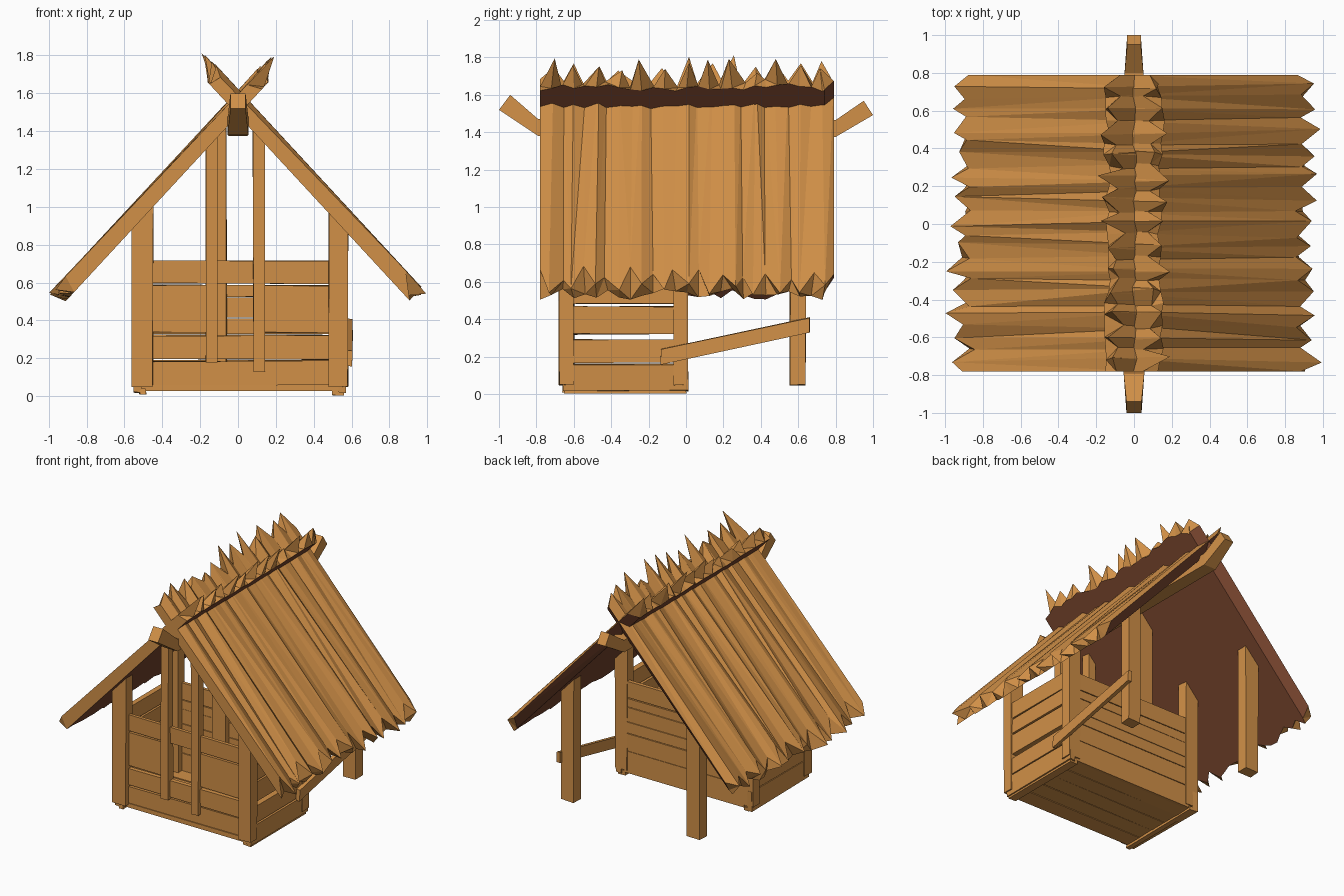
import bpy, bmesh, math, random
from mathutils import Vector

if "Cube" in bpy.data.objects:
    bpy.data.objects.remove(bpy.data.objects["Cube"])

random.seed(4)


def material(name, rgb):
    m = bpy.data.materials.new(name)
    m.diffuse_color = (*rgb, 1)
    m.use_nodes = True
    m.node_tree.nodes["Principled BSDF"].inputs["Base Color"].default_value = m.diffuse_color
    return m


WOOD = material("golden wood", (0.64, 0.28, 0.064))
DARK = material("dark brown", (0.20, 0.064, 0.029))


def finish(name, bm, mats):
    bmesh.ops.recalc_face_normals(bm, faces=bm.faces)
    me = bpy.data.meshes.new(name)
    bm.to_mesh(me)
    bm.free()
    for m in mats:
        me.materials.append(m)
    ob = bpy.data.objects.new(name, me)
    bpy.context.collection.objects.link(ob)
    return ob


def box(name, x, y, z, jitter=0.004, shape=None):
    """Roughly hewn block from (min, max) ranges; shape moves each corner."""
    bm = bmesh.new()
    bmesh.ops.create_cube(bm, size=1)
    for v in bm.verts:
        p = [r[0] + (c + 0.5) * (r[1] - r[0]) for c, r in zip(v.co, (x, y, z))]
        v.co = [c + random.uniform(-jitter, jitter) for c in p]
        if shape:
            shape(v.co)
    return finish(name, bm, [WOOD])


# Posts: tops are cut along the roof pitch
def pitch_top(co):
    if co.z > 0.7:
        co.z = 1.50 - 1.08 * abs(co.x)


for side, (x0, x1) in (("left", (-0.56, -0.45)), ("right", (0.48, 0.58))):
    for part, (y0, y1) in (("front", (-0.68, -0.60)), ("middle", (-0.065, 0.01)),
                           ("back", (0.555, 0.64))):
        box(f"{part}_{side}_post", (x0, x1), (y0, y1), (0.05, 1.0), 0.003, pitch_top)
box("left_door_post", (-0.17, -0.11), (-0.67, -0.61), (0.18, 1.4), 0.003, pitch_top)
box("right_door_post", (0.08, 0.14), (-0.67, -0.61), (0.13, 1.4), 0.003, pitch_top)
box("centre_back_post", (-0.17, -0.06), (-0.06, -0.01), (0.05, 1.4), 0.003, pitch_top)

# Front planks, with a doorway gap below the rail
box("front_rail", (-0.48, 0.51), (-0.645, -0.62), (0.595, 0.715))
box("front_plank_low", (-0.48, 0.51), (-0.645, -0.62), (0.06, 0.185))
box("front_plank_second", (-0.48, 0.51), (-0.645, -0.62), (0.195, 0.32))
box("front_plank_left", (-0.48, -0.12), (-0.645, -0.62), (0.335, 0.585))
box("front_plank_right", (0.10, 0.51), (-0.645, -0.62), (0.335, 0.585))

# Back and side planks
for i, (z0, z1) in enumerate(((0.03, 0.19), (0.195, 0.325), (0.33, 0.41),
                              (0.414, 0.52), (0.525, 0.588), (0.595, 0.715))):
    box(f"back_plank_{i}", (-0.48, 0.51), (-0.02, 0.005), (z0, z1), 0.002)
for i, (z0, z1) in enumerate(((0.02, 0.16), (0.17, 0.29), (0.32, 0.47),
                              (0.485, 0.59), (0.605, 0.72))):
    y0, y1 = ((-0.66, 0.01) if i == 0 else (-0.62, -0.05))
    box(f"right_plank_{i}", (0.53, 0.572), (y0, y1), (z0, z1))
    box(f"left_plank_{i}", (-0.55, -0.508), (y0, y1), (z0, z1))

# Floor boards and skids
for i in range(5):
    y = -0.65 + i * 0.13
    box(f"floor_board_{i}", (-0.53, 0.56), (y, y + 0.124), (0.03, 0.06))
box("left_skid", (-0.52, -0.485), (-0.66, 0.01), (0.012, 0.04))
box("right_skid", (0.50, 0.56), (-0.65, 0.0), (0.004, 0.04), 0.003)


# Sloping side brace
def brace_slope(co):
    co.z += 0.213 * (co.y + 0.13)


box("side_brace", (0.575, 0.605), (-0.135, 0.66), (0.16, 0.24), 0.003, brace_slope)

# Ridge beam with upturned tapered ends
bm = bmesh.new()
rings = []
for y, z, hw, hh, lean in ((-0.97, 1.56, 0.04, 0.04, 0.03), (-0.79, 1.425, 0.055, 0.045, 0.0),
                           (0.80, 1.42, 0.05, 0.045, 0.0), (0.975, 1.53, 0.036, 0.038, -0.025)):
    rings.append([bm.verts.new((sx * hw, y + lean * sz, z + sz * hh))
                  for sx, sz in ((-1, -1), (1, -1), (1, 1), (-1, 1))])
for a, b in zip(rings, rings[1:]):
    for k in range(4):
        bm.faces.new((a[k], a[k - 1], b[k - 1], b[k]))
bm.faces.new(rings[0])
bm.faces.new(rings[-1])
finish("ridge_beam", bm, [WOOD])


# Thatched roof slopes: flat dark underside, pleated top with ragged ends
def roof_slope(name, side):
    n = 26
    d, nrm = Vector((0.68, 0, -0.735)), Vector((0.735, 0, 0.68))
    origin = Vector((0, 0, 1.485))
    bm = bmesh.new()

    def vert(s, t, y):
        p = origin + d * s + nrm * t
        return bm.verts.new((side * p.x, y, p.z))

    rows = []
    for i in range(n + 1):
        edge = i in (0, n)
        y = -0.78 + 1.57 * i / n
        yt = y if edge else y + random.uniform(-0.02, 0.02)
        yb = y if edge else y + random.uniform(-0.02, 0.02)
        yi = y - 0.05 if i == n else y  # back end is bevelled towards the underside
        tip = i % 2 == 1
        top = random.uniform(-0.37, -0.24) if tip else random.uniform(-0.21, -0.14)
        low = random.uniform(1.29, 1.37) if tip else random.uniform(1.17, 1.25)
        t_top = random.uniform(0.05, 0.08) + (0.015 if tip else 0.0)
        t_low = random.uniform(0.05, 0.07) + (0.025 if i % 4 < 2 else 0.0)
        inner_top = -0.20 + random.uniform(-0.04, 0.02)
        rows.append((vert(inner_top, 0, yi), vert(top, t_top, yt), vert(low, t_low, yb),
                     vert(random.uniform(1.25, 1.34), 0, yi)))
    for a, b in zip(rows, rows[1:]):
        for k in range(4):
            j = (k + 1) % 4
            f = bm.faces.new((a[k], a[j], b[j], b[k]))
            f.material_index = 1 if k == 3 else 0
    bm.faces.new(rows[0])
    bm.faces.new(rows[-1]).material_index = 1
    bmesh.ops.triangulate(bm, faces=bm.faces)
    finish(name, bm, [WOOD, DARK])


roof_slope("right_roof_slope", 1)
roof_slope("left_roof_slope", -1)
